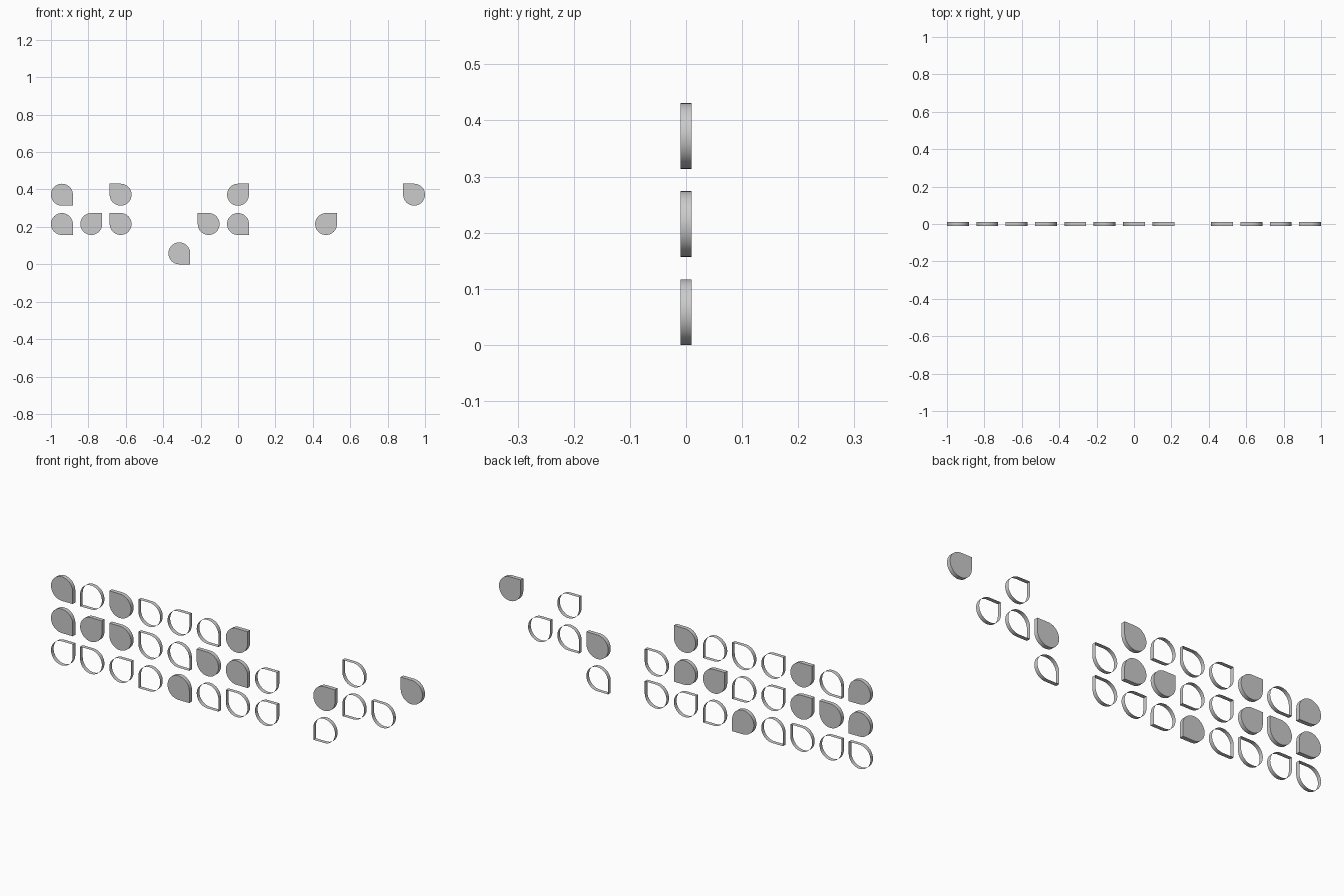
import bpy, bmesh, math

if "Cube" in bpy.data.objects:
    bpy.data.objects.remove(bpy.data.objects["Cube"])

R = 0.0585        # half width of one drop tile
PITCH = 0.1569    # spacing between tiles
HALF = 0.01       # half thickness
ARC = 36          # segments in the three-quarter arc

# Direction of the square corner: q top left, e top right,
# z bottom left, c bottom right. Capitals are solid tiles, others open bands.
ROWS = ["CzQqecE...q.Q",
        "CEQqcQCe.Ezq.",
        "eqezCcqe.z..."]
ANGLE = {"e": 0, "q": 90, "z": 180, "c": 270}


def drop_profile(turn):
    """Circle with one quarter replaced by a square corner."""
    pts = [(R, R)]
    for i in range(ARC + 1):
        a = math.radians(90 + 270 * i / ARC)
        pts.append((R * math.cos(a), R * math.sin(a)))
    c, s = math.cos(math.radians(turn)), math.sin(math.radians(turn))
    return [(x * c - z * s, x * s + z * c) for x, z in pts]


def drop_tile(name, cx, cz, turn, solid):
    bm = bmesh.new()
    pts = drop_profile(turn)
    front = [bm.verts.new((x, -HALF, z)) for x, z in pts]
    back = [bm.verts.new((x, HALF, z)) for x, z in pts]
    n = len(pts)
    # side band
    for i in range(n):
        j = (i + 1) % n
        bm.faces.new((front[i], back[i], back[j], front[j]))
    # front and back covers
    if solid:
        bm.faces.new(front)
        bm.faces.new(back[::-1])
        bmesh.ops.recalc_face_normals(bm, faces=bm.faces)
    else:
        bmesh.ops.reverse_faces(bm, faces=bm.faces)
    mesh = bpy.data.meshes.new(name)
    bm.to_mesh(mesh)
    bm.free()
    ob = bpy.data.objects.new(name, mesh)
    ob.location = (cx, 0, cz)
    bpy.context.collection.objects.link(ob)
    return ob


# Grid of tiles, top row first
tiles = []
for r, row in enumerate(ROWS):
    for col, code in enumerate(row):
        if code == ".":
            continue
        solid = code.isupper()
        kind = "solid_drop" if solid else "open_drop"
        tiles.append(drop_tile(f"{kind}_{r + 1}_{col + 1}", (col - 6) * PITCH,
                               R + (2 - r) * PITCH, ANGLE[code.lower()], solid))

# Smooth the curved sides, keep corners crisp
for ob in tiles:
    ob.select_set(True)
bpy.context.view_layer.objects.active = tiles[0]
bpy.ops.object.shade_smooth_by_angle(angle=math.radians(30))
